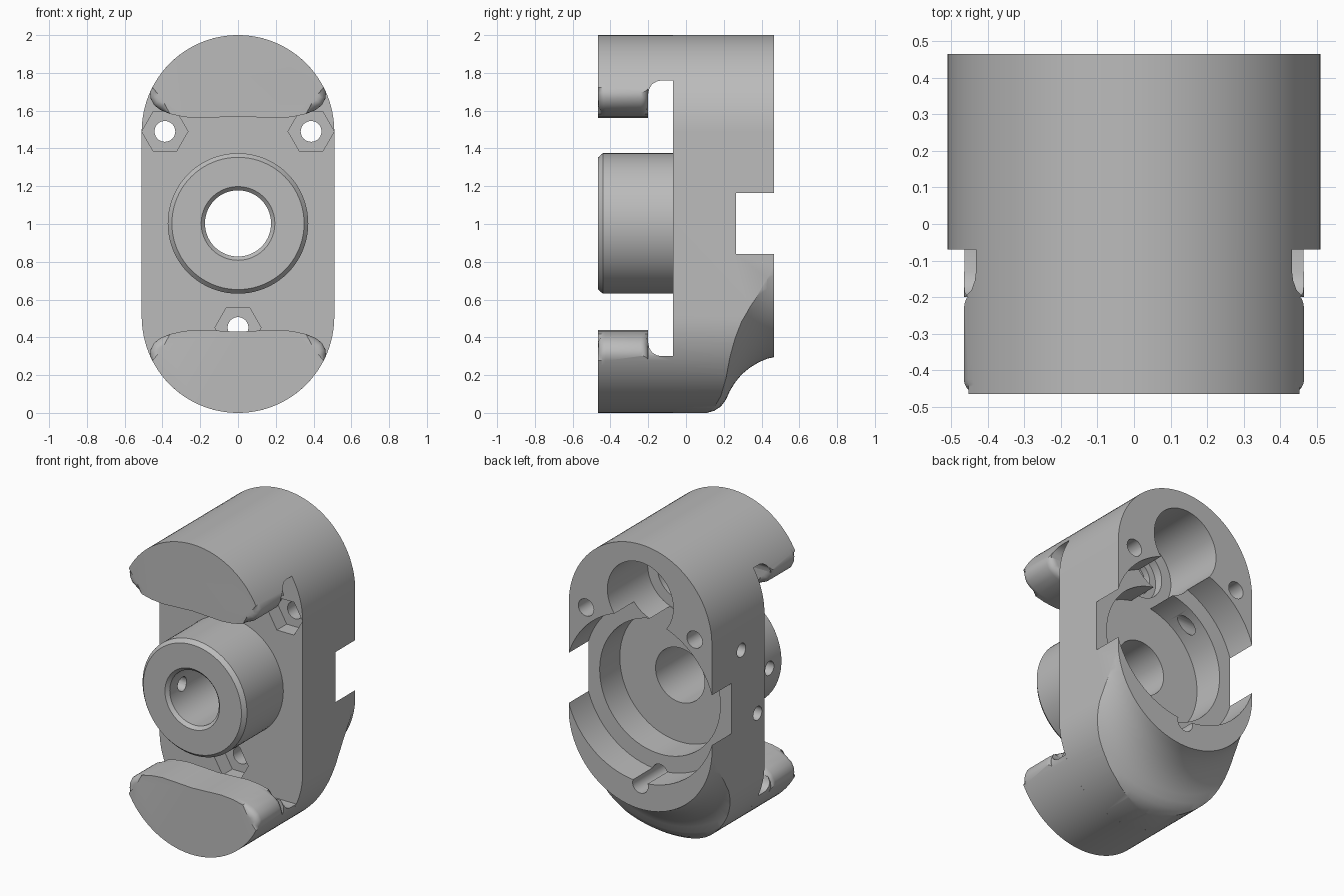
import bpy, bmesh
from math import sin, cos, pi, radians

if "Cube" in bpy.data.objects:
    bpy.data.objects.remove(bpy.data.objects["Cube"], do_unlink=True)

grey = bpy.data.materials.new("plain grey")
grey.use_nodes = True
grey.diffuse_color = (0.5, 0.5, 0.5, 1)
grey.node_tree.nodes["Principled BSDF"].inputs["Base Color"].default_value = (0.5, 0.5, 0.5, 1)


def finish(name, bm):
    bmesh.ops.recalc_face_normals(bm, faces=bm.faces)
    mesh = bpy.data.meshes.new(name)
    bm.to_mesh(mesh)
    bm.free()
    mesh.materials.append(grey)
    ob = bpy.data.objects.new(name, mesh)
    bpy.context.collection.objects.link(ob)
    return ob


def add_prism(bm, pts, a, b, axis="Y"):
    """Extrude a 2D outline from a to b along Y (x, z points) or X (y, z points)."""
    def place(p, t):
        return (p[0], t, p[1]) if axis == "Y" else (t, p[0], p[1])
    lo = [bm.verts.new(place(p, a)) for p in pts]
    hi = [bm.verts.new(place(p, b)) for p in pts]
    bm.faces.new(lo)
    bm.faces.new(hi[::-1])
    for i in range(len(pts)):
        j = (i + 1) % len(pts)
        bm.faces.new((lo[i], hi[i], hi[j], lo[j]))


def prism(name, pts, a, b, axis="Y"):
    bm = bmesh.new()
    add_prism(bm, pts, a, b, axis)
    return finish(name, bm)


def arc(cx, cz, r, start, end, n):
    return [(cx + r * cos(radians(start + (end - start) * i / n)),
             cz + r * sin(radians(start + (end - start) * i / n))) for i in range(n + 1)]


def rod(name, r, cx, cz, a, b, axis="Y", n=64):
    return prism(name, arc(cx, cz, r, 0, 360, n)[:-1], a, b, axis)


def revolve(name, profile, cz, start, end, n):
    """Turn a closed (radius, y) profile about the Y direction."""
    bm = bmesh.new()
    full = end - start == 360
    rings = []
    for i in range(n if full else n + 1):
        t = radians(start + (end - start) * i / n)
        rings.append([bm.verts.new((r * cos(t), y, cz + r * sin(t))) for r, y in profile])
    for i in range(n):
        p, q = rings[i], rings[(i + 1) % len(rings)]
        for k in range(len(profile)):
            m = (k + 1) % len(profile)
            bm.faces.new((p[k], p[m], q[m], q[k]))
    if not full:
        bm.faces.new(rings[0])
        bm.faces.new(rings[-1][::-1])
    return finish(name, bm)


def boolean(ob, tool, operation="DIFFERENCE"):
    mod = ob.modifiers.new("cut", "BOOLEAN")
    mod.operation = operation
    mod.solver = "EXACT"
    mod.object = tool
    bpy.context.view_layer.objects.active = ob
    bpy.ops.object.modifier_apply(modifier=mod.name)
    bpy.data.objects.remove(tool, do_unlink=True)


def smooth(ob):
    bpy.ops.object.select_all(action="DESELECT")
    ob.select_set(True)
    bpy.context.view_layer.objects.active = ob
    bpy.ops.object.shade_smooth_by_angle(angle=radians(32))


FRONT, FACE, BACK = -0.465, -0.07, 0.465
R, TOP = 0.51, 1.49

# Main body: rounded slab
body = prism("body", arc(0, TOP, R, 0, 180, 48) + arc(0, 2 - TOP, R, 180, 360, 48), FACE, BACK)

# Flared scoop under the lower back
scoop_line = [(0.83, 0.07), (0.806, 0.11), (0.795, 0.15), (0.772, 0.185), (0.735, 0.212),
              (0.69, 0.232), (0.645, 0.26), (0.602, 0.295), (0.565, 0.34), (0.538, 0.385),
              (0.519, 0.43), (0.511, BACK), (0.505, 0.52)]
boolean(body, revolve("scoop", scoop_line + [(1.3, 0.52), (1.3, 0.07)], 0.806, 180, 360, 64))

# Stepped round recess, upper pocket with counterbore, and main bore
for r, z, floor in ((0.535, 1.003, 0.265), (0.43, 1.003, 0.06), (0.235, 1.65, 0.055),
                    (0.165, 1.65, 0.0), (0.12, 1.65, -0.04), (0.175, 1.003, -0.2)):
    boolean(body, rod("recess", r, 0, z, floor, 0.6, n=80))

# Bolt holes with hexagonal nut pockets
for x, z in ((-0.387, TOP), (0.387, TOP), (0, 0.452)):
    boolean(body, rod("bolt_hole", 0.055, x, z, -0.2, 0.6, n=32))
    boolean(body, rod("nut_pocket", 0.122, x, z, -0.2, 0.03, n=6))

# Small holes in one side wall
boolean(body, rod("side_hole", 0.044, 0.165, 1.34, -0.6, -0.2, "X", 32))
boolean(body, rod("side_hole", 0.044, 0.0, 0.87, -0.6, -0.25, "X", 32))
smooth(body)

# Central boss with chamfered rim and bore
boss = revolve("boss", [(0.372, FACE), (0.372, -0.44), (0.35, FRONT), (0.195, FRONT),
                        (0.175, -0.445), (0.175, FACE)], 1.003, 0, 360, 80)
boolean(boss, rod("set_screw_hole", 0.045, -0.32, 1.0, -0.5, -0.1, "X", 32))
smooth(boss)

# Hooked lips at top and bottom
half = [(0.463, 1.665), (0.445, 1.63), (0.41, 1.603), (0.36, 1.583), (0.29, 1.567),
        (0.21, 1.56), (0.1, 1.565)]
outline = (arc(0, TOP, R, 24, 156, 40) + [(-x, z) for x, z in half]
           + [(0, 1.57)] + half[::-1])
NECK = -0.2


def lip(name, under, flip):
    bm = bmesh.new()
    add_prism(bm, outline, FRONT, NECK)
    rim = [e for e in bm.edges if all(v.co.y < FRONT + 0.01 for v in e.verts)
           or all(v.co.y > NECK - 0.01 and v.co.z < 1.70 for v in e.verts)]
    bmesh.ops.bevel(bm, geom=rim, offset=0.04, segments=5, profile=0.5,
                    affect="EDGES", clamp_overlap=False)
    ob = finish(name, bm)
    # Neck joining the lip to the body, with a filleted underside
    neck = prism("neck", outline, NECK, FACE)
    boolean(neck, prism("neck_side", [(-0.3, under - 0.07), (NECK, under - 0.07),
                                      (-0.195, under - 0.045), (-0.18, under - 0.02),
                                      (-0.155, under - 0.005), (-0.13, under), (0, under),
                                      (0, 2.2), (-0.3, 2.2)], -1, 1, "X"), "INTERSECT")
    bm = bmesh.new()
    bm.from_mesh(ob.data)
    bm.from_mesh(neck.data)
    if flip:
        for v in bm.verts:
            v.co.z = 2 - v.co.z
        bmesh.ops.reverse_faces(bm, faces=bm.faces)
    bm.to_mesh(ob.data)
    bm.free()
    bpy.data.objects.remove(neck, do_unlink=True)
    smooth(ob)


lip("top_lip", 1.76, False)
lip("bottom_lip", 1.70, True)
